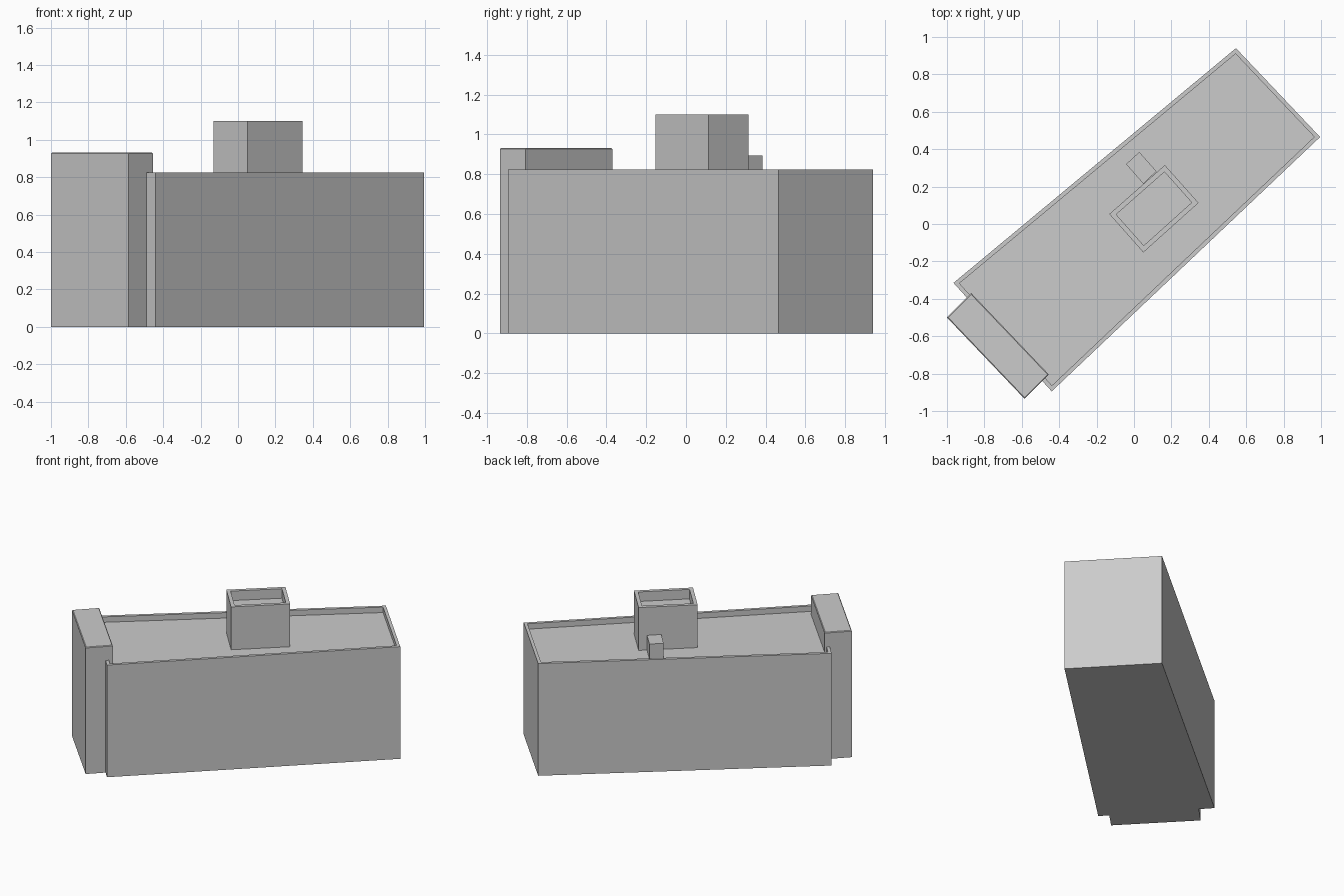
import bpy
import bmesh
from mathutils import Vector

cube = bpy.data.objects.get("Cube")
if cube:
    bpy.data.objects.remove(cube, do_unlink=True)

# One plain grey for the whole building
GREY = (0.6, 0.6, 0.6, 1.0)
grey = bpy.data.materials.new("plain_grey")
grey.use_nodes = True
grey.diffuse_color = GREY
grey.node_tree.nodes["Principled BSDF"].inputs["Base Color"].default_value = GREY


def block(name, corners, bottom, top, rim=0, sink=0, bevel=0):
    """Upright block on a four-cornered plan; rim and sink form a parapet."""
    bm = bmesh.new()
    base = bm.faces.new([bm.verts.new((x, y, bottom)) for x, y in corners])
    raised = bmesh.ops.extrude_face_region(bm, geom=[base], use_keep_orig=True)["geom"]
    verts = [v for v in raised if isinstance(v, bmesh.types.BMVert)]
    bmesh.ops.translate(bm, verts=verts, vec=Vector((0, 0, top - bottom)))
    bmesh.ops.recalc_face_normals(bm, faces=bm.faces[:])
    roof = max(bm.faces, key=lambda f: f.calc_center_median().z)
    if bevel:
        bmesh.ops.bevel(bm, geom=list(roof.edges), offset=bevel, segments=1,
                        affect='EDGES', profile=0.5)
    if rim:
        bmesh.ops.inset_region(bm, faces=[roof], thickness=rim, use_even_offset=True)
        inner = bmesh.ops.extrude_discrete_faces(bm, faces=[roof])["faces"][0]
        bmesh.ops.translate(bm, verts=list(inner.verts), vec=Vector((0, 0, -sink)))
    mesh = bpy.data.meshes.new(name)
    bm.to_mesh(mesh)
    bm.free()
    mesh.materials.append(grey)
    obj = bpy.data.objects.new(name, mesh)
    bpy.context.collection.objects.link(obj)
    return obj


ROOF = 0.785

# Long main building with a low parapet
block("main_building",
      [(-0.965, -0.315), (-0.44, -0.895), (0.995, 0.465), (0.545, 0.94)],
      0, 0.825, rim=0.022, sink=0.825 - ROOF)

# Stair tower standing against the narrow end
block("end_tower",
      [(-1.0, -0.5), (-0.585, -0.935), (-0.455, -0.805), (-0.87, -0.37)],
      0, 0.932, bevel=0.005)

# Open-topped plant room on the roof
block("roof_plant_room",
      [(-0.132, 0.053), (0.05, -0.152), (0.345, 0.113), (0.165, 0.315)],
      ROOF, 1.1, rim=0.026, sink=0.07)

# Small box beside the plant room
block("roof_box",
      [(-0.042, 0.32), (0.05, 0.215), (0.12, 0.282), (0.028, 0.385)],
      ROOF, 0.895)
